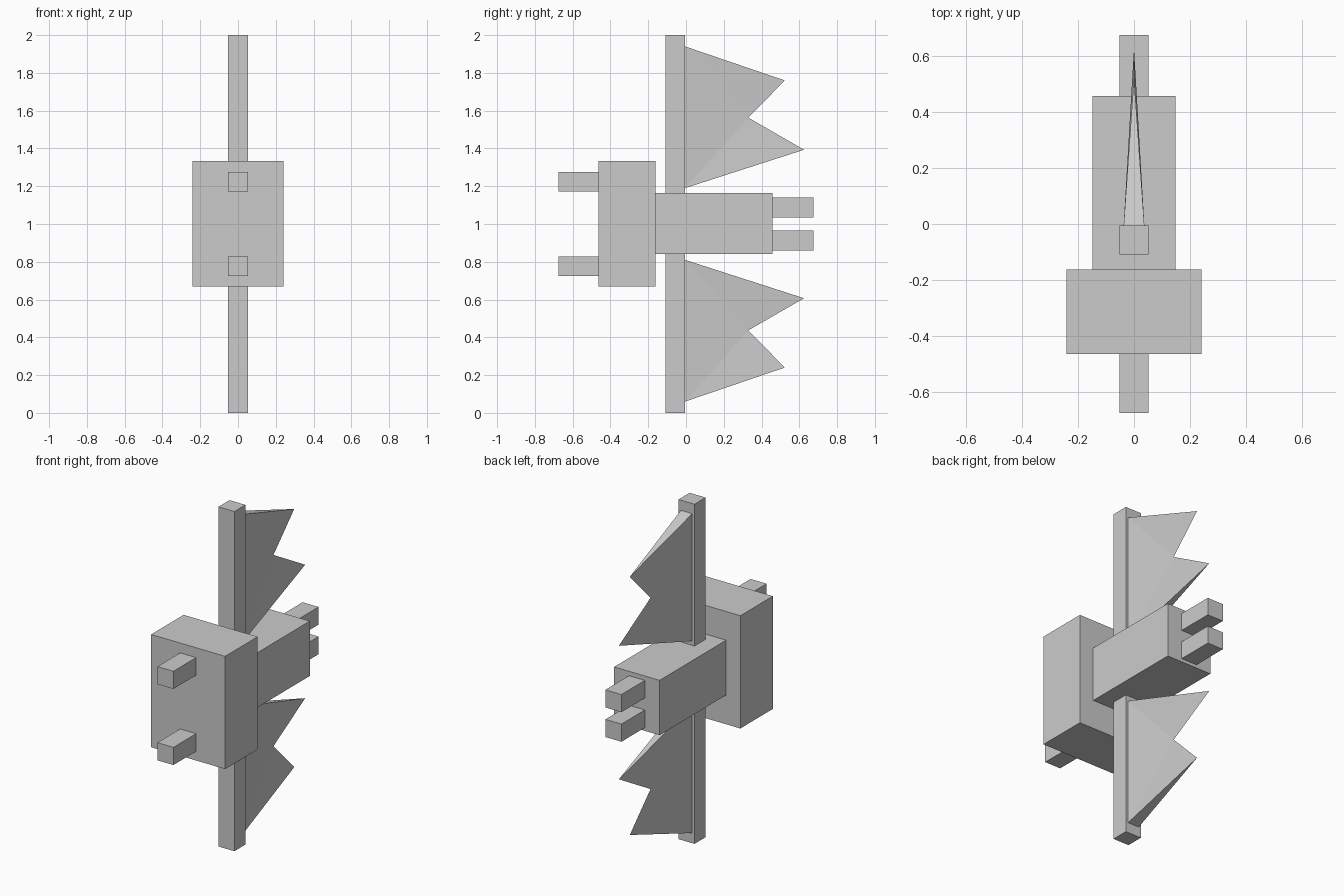
import bpy, bmesh

if "Cube" in bpy.data.objects:
    bpy.data.objects.remove(bpy.data.objects["Cube"])

MID = 1.0  # height of the horizontal symmetry plane


def finish(name, bm):
    bmesh.ops.recalc_face_normals(bm, faces=bm.faces[:])
    mesh = bpy.data.meshes.new(name)
    bm.to_mesh(mesh)
    bm.free()
    obj = bpy.data.objects.new(name, mesh)
    bpy.context.collection.objects.link(obj)
    return obj


def box(name, half_x, y0, y1, z0, z1):
    bm = bmesh.new()
    bmesh.ops.create_cube(bm, size=1)
    for v in bm.verts:
        v.co = (v.co.x * 2 * half_x,
                y0 + (v.co.y + 0.5) * (y1 - y0),
                z0 + (v.co.z + 0.5) * (z1 - z0))
    return finish(name, bm)


def fin(name, side):
    """Two-pointed wedge: wide along the post, sharp at tips and notch."""
    bm = bmesh.new()

    def vert(x, y, dz):
        return bm.verts.new((x, y, MID + side * dz))

    w, y0 = 0.037, -0.005
    outer = [vert(x, y0, 0.94) for x in (-w, w)]
    inner = [vert(x, y0, 0.19) for x in (-w, w)]
    tip_a = vert(0, 0.523, 0.76)
    notch = vert(0, 0.33, 0.563)
    tip_b = vert(0, 0.625, 0.393)
    for o, i in zip(outer, inner):
        bm.faces.new((o, tip_a, notch))
        bm.faces.new((o, notch, i))
        bm.faces.new((i, notch, tip_b))
    bm.faces.new((outer[0], outer[1], tip_a))
    bm.faces.new((inner[0], inner[1], tip_b))
    bm.faces.new((outer[0], outer[1], inner[1], inner[0]))
    return finish(name, bm)


# Main bodies
box("post", 0.052, -0.108, -0.005, 0, 2)
box("front_block", 0.241, -0.464, -0.162, 0.67, 1.334)
box("rear_arm", 0.148, -0.162, 0.457, 0.842, 1.165)

# Pairs above and below the middle
for label, side in (("upper", 1), ("lower", -1)):
    zf = MID + side * 0.224
    zr = MID + side * 0.087
    box(label + "_front_peg", 0.052, -0.675, -0.464, zf - 0.052, zf + 0.052)
    box(label + "_rear_prong", 0.052, 0.457, 0.675, zr - 0.052, zr + 0.052)
    fin(label + "_fin", side)
